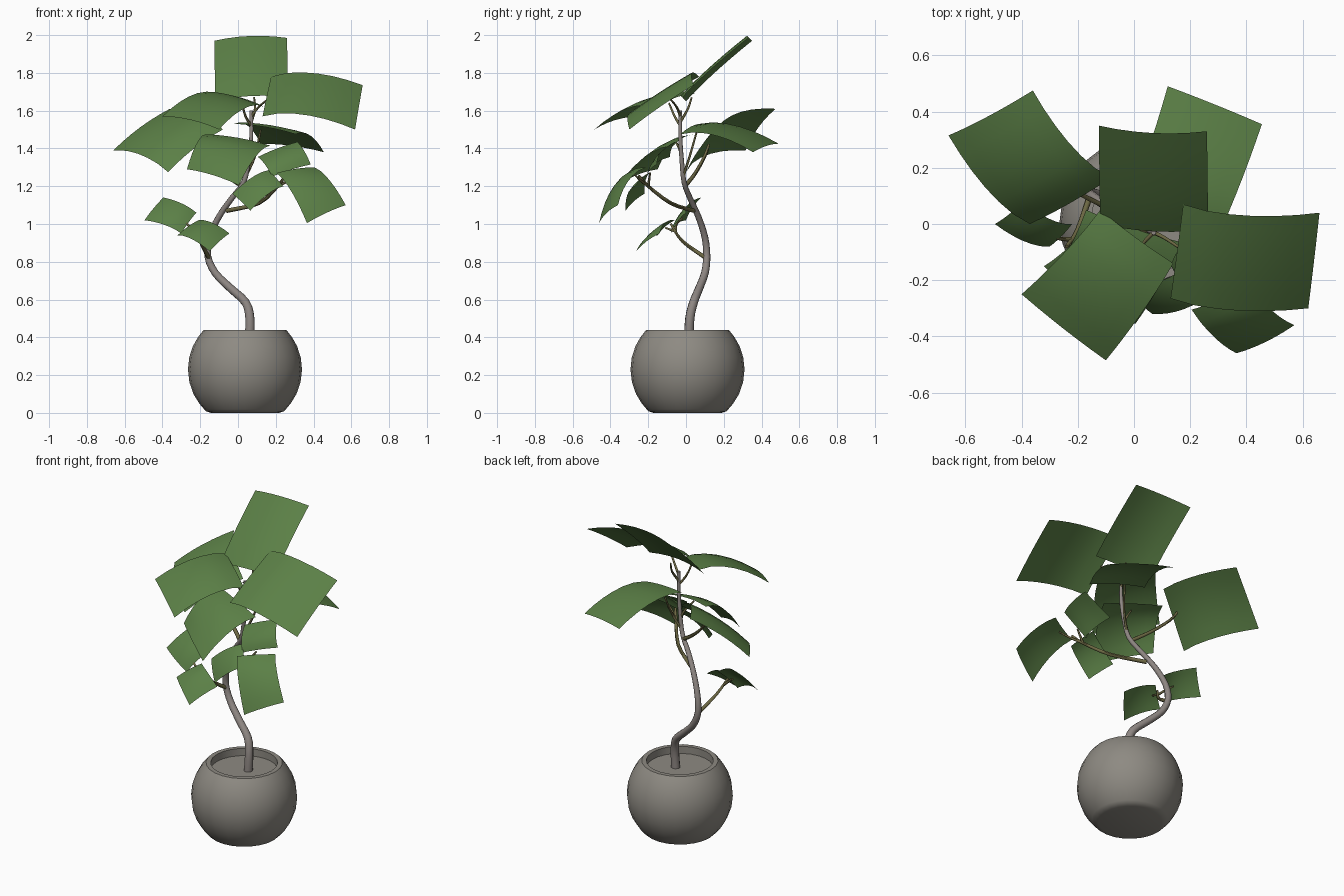
import bpy, bmesh, math
from mathutils import Vector

if "Cube" in bpy.data.objects:
    bpy.data.objects.remove(bpy.data.objects["Cube"])


def material(name, rgb):
    m = bpy.data.materials.new(name)
    m.diffuse_color = (*rgb, 1)
    m.use_nodes = True
    m.node_tree.nodes["Principled BSDF"].inputs["Base Color"].default_value = m.diffuse_color
    return m


GREY = material("pot grey", (0.27, 0.255, 0.225))
BARK = material("bark grey", (0.27, 0.24, 0.225))
OLIVE = material("stem olive", (0.15, 0.137, 0.056))
GREEN = material("leaf green", (0.105, 0.215, 0.062))


def finish(name, bm, mat, angle=40):
    me = bpy.data.meshes.new(name)
    bm.to_mesh(me)
    bm.free()
    ob = bpy.data.objects.new(name, me)
    bpy.context.collection.objects.link(ob)
    me.materials.append(mat)
    bpy.ops.object.select_all(action='DESELECT')
    bpy.context.view_layer.objects.active = ob
    ob.select_set(True)
    bpy.ops.object.shade_smooth_by_angle(angle=math.radians(angle))
    return ob


def lathe(name, profile, centre, mat, seg=24):
    """Revolve an (r, z) profile, capping both ends."""
    bm = bmesh.new()
    rings = []
    for r, z in profile:
        rings.append([bm.verts.new((centre[0] + r * math.cos(2 * math.pi * i / seg),
                                    centre[1] + r * math.sin(2 * math.pi * i / seg), z))
                      for i in range(seg)])
    for a, b in zip(rings, rings[1:]):
        for i in range(seg):
            j = (i + 1) % seg
            bm.faces.new((a[i], a[j], b[j], b[i]))
    bm.faces.new(rings[0][::-1])
    bm.faces.new(rings[-1])
    return finish(name, bm, mat)


def smooth_path(pts, steps):
    """Catmull-Rom samples through the points."""
    p = [Vector(q) for q in pts]
    p = [2 * p[0] - p[1]] + p + [2 * p[-1] - p[-2]]
    out = []
    for i in range(1, len(p) - 2):
        a, b, c, d = p[i - 1:i + 3]
        for k in range(steps):
            t = k / steps
            out.append(0.5 * (2 * b + (c - a) * t + (2 * a - 5 * b + 4 * c - d) * t ** 2
                              + (3 * b - a - 3 * c + d) * t ** 3))
    return out + [p[-2]]


def stem(name, pts, r0, r1, mat, seg=8, steps=3):
    """Tapering tube along a path."""
    path = smooth_path(pts, steps)
    bm = bmesh.new()
    rings = []
    n = len(path) - 1
    side = Vector((1, 0.2, 0))
    for i, c in enumerate(path):
        d = (path[min(i + 1, n)] - path[max(i - 1, 0)]).normalized()
        side = (side - d * side.dot(d)).normalized()
        up = d.cross(side)
        r = r0 + (r1 - r0) * i / n
        rings.append([bm.verts.new(c + r * (side * math.cos(2 * math.pi * k / seg)
                                            + up * math.sin(2 * math.pi * k / seg)))
                      for k in range(seg)])
    for a, b in zip(rings, rings[1:]):
        for k in range(seg):
            j = (k + 1) % seg
            bm.faces.new((a[k], a[j], b[j], b[k]))
    bm.faces.new(rings[0][::-1])
    bm.faces.new(rings[-1])
    return finish(name, bm, mat, 60)


def leaf(name, base, corners, arch=0.085, cross=0.03, n=6):
    """Sheet with four corners; its stalk edge runs from corner `base` to the
    next one. It arches along its length, highest near the stalk."""
    a, d, c, b = [Vector(corners[(base + k) % 4]) for k in range(4)]
    nor = (c - a).cross(d - b).normalized()
    flip = nor.z < 0
    if flip:
        nor = -nor
    size = ((c - a).length + (d - b).length) / 2
    bm = bmesh.new()
    grid = []
    for i in range(n + 1):
        u = i / n
        row = []
        for j in range(n + 1):
            v = j / n
            p = (a * (1 - u) + b * u) * (1 - v) + (d * (1 - u) + c * u) * v
            s = u ** 0.85
            bulge = arch * 4 * s * (1 - s) + cross * 4 * v * (1 - v)
            row.append(bm.verts.new(p + nor * size * bulge))
        grid.append(row)
    for i in range(n):
        for j in range(n):
            f = [grid[i][j], grid[i + 1][j], grid[i + 1][j + 1], grid[i][j + 1]]
            bm.faces.new(f[::-1] if flip else f)
    return finish(name, bm, GREEN, 60)


# Round pot with an open top, and the soil inside
POT = (0.037, 0.008)
R, CZ = 0.302, 0.23
prof = [(math.sqrt(R * R - (z - CZ) ** 2), z)
        for z in [CZ - 0.222 * math.sin(math.pi / 2 * (1 - k / 5)) for k in range(5)]
        + [CZ + 0.21 * math.sin(math.pi / 2 * k / 5) for k in range(6)]]
lathe("pot", [(0.18, 0)] + prof + [(0.19, 0.44), (0.19, 0.37)], POT, GREY)
lathe("soil", [(0.192, 0.38), (0.192, 0.395)], POT, GREY)

# Winding trunk
stem("trunk", [(0.06, 0.015, 0.38), (0.063, 0.02, 0.5), (0.04, 0.04, 0.585), (-0.04, 0.07, 0.66),
               (-0.12, 0.1, 0.74), (-0.16, 0.11, 0.83), (-0.15, 0.1, 0.93), (-0.1, 0.065, 1.04),
               (-0.03, 0.02, 1.14), (0.03, -0.01, 1.22), (0.055, -0.022, 1.33),
               (0.07, -0.03, 1.46), (0.07, -0.03, 1.6)], 0.026, 0.009, BARK, 10)

# Side branches and leaf stalks
STALKS = {
    "low_branch": [(-0.155, 0.105, 0.82), (-0.2, -0.02, 0.91), (-0.24, -0.08, 1.0)],
    "low_left_stalk": [(-0.225, -0.055, 0.96), (-0.27, -0.05, 1.0), (-0.31, -0.02, 1.03)],
    "low_right_stalk": [(-0.225, -0.055, 0.96), (-0.23, -0.11, 0.98)],
    "right_branch": [(-0.06, 0.04, 1.07), (0.11, -0.08, 1.11), (0.21, -0.2, 1.2), (0.25, -0.25, 1.255)],
    "right_outer_stalk": [(0.21, -0.2, 1.2), (0.27, -0.24, 1.23), (0.33, -0.27, 1.26)],
    "right_upper_stalk": [(0.21, -0.2, 1.2), (0.26, -0.19, 1.27)],
    "right_inner_stalk": [(0.19, -0.18, 1.18), (0.18, -0.22, 1.22)],
    "left_branch": [(0.02, -0.005, 1.2), (-0.08, 0.05, 1.27), (-0.18, 0.1, 1.36), (-0.22, 0.12, 1.42)],
    "back_stalk": [(0.04, -0.015, 1.25), (0.09, 0.02, 1.36), (0.12, 0.06, 1.5)],
    "middle_stalk": [(0.055, -0.022, 1.32), (0.02, -0.03, 1.38), (-0.02, -0.05, 1.43)],
    "top_stalk": [(0.07, -0.03, 1.54), (0.09, 0.01, 1.61), (0.085, 0.03, 1.67)],
    "top_right_stalk": [(0.07, -0.03, 1.57), (0.11, -0.05, 1.62), (0.17, -0.09, 1.67)],
    "top_left_stalk": [(0.07, -0.03, 1.52), (0.04, -0.06, 1.57), (0.02, -0.09, 1.64)],
}
for name, pts in STALKS.items():
    branch = "branch" in name
    stem(name, pts, 0.012 if branch else 0.008, 0.007 if branch else 0.005, OLIVE, 6)

# Leaves, each by its four corners
leaf("leaf_top", 2, [(-.125, .35, 1.97), (.26, .33, 1.985), (.265, -.02, 1.67), (-.12, 0, 1.65)], 0.015, 0.04)
leaf("leaf_upper_right", 3, [(.175, .07, 1.78), (.66, .04, 1.735), (.62, -.3, 1.5), (.13, -.265, 1.57)], 0.075, 0.01)
leaf("leaf_upper_left", 0, [(-.12, .05, 1.69), (.14, -.14, 1.62), (-.1, -.485, 1.5), (-.4, -.25, 1.57)])
leaf("leaf_back_left", 2, [(-.66, .315, 1.39), (-.36, .475, 1.61), (-.08, .165, 1.5), (-.37, 0, 1.275)])
leaf("leaf_back_right", 2, [(.12, .49, 1.425), (.455, .355, 1.38), (.305, -.03, 1.475), (-.02, .07, 1.53)], 0.07, 0.02)
leaf("leaf_middle", 0, [(-.17, .05, 1.475), (.17, -.065, 1.415), (.005, -.355, 1.205), (-.27, -.15, 1.29)])
leaf("leaf_right_outer", 0, [(.205, -.305, 1.27), (.405, -.21, 1.3), (.57, -.36, 1.1), (.365, -.46, 1.005)])
leaf("leaf_right_upper", 2, [(.105, -.085, 1.355), (.315, -.055, 1.435), (.385, -.155, 1.315), (.18, -.21, 1.25)])
leaf("leaf_right_inner", 2, [(-.03, -.22, 1.16), (.065, -.32, 1.07), (.24, -.27, 1.2), (.16, -.17, 1.285)])
leaf("leaf_low_left", 1, [(-.395, .08, 1.14), (-.22, 0, 1.06), (-.3, -.08, .95), (-.495, 0, 1.02)])
leaf("leaf_low_right", 3, [(-.21, -.06, 1.02), (-.045, -.14, .95), (-.15, -.265, .855), (-.32, -.15, .94)])
